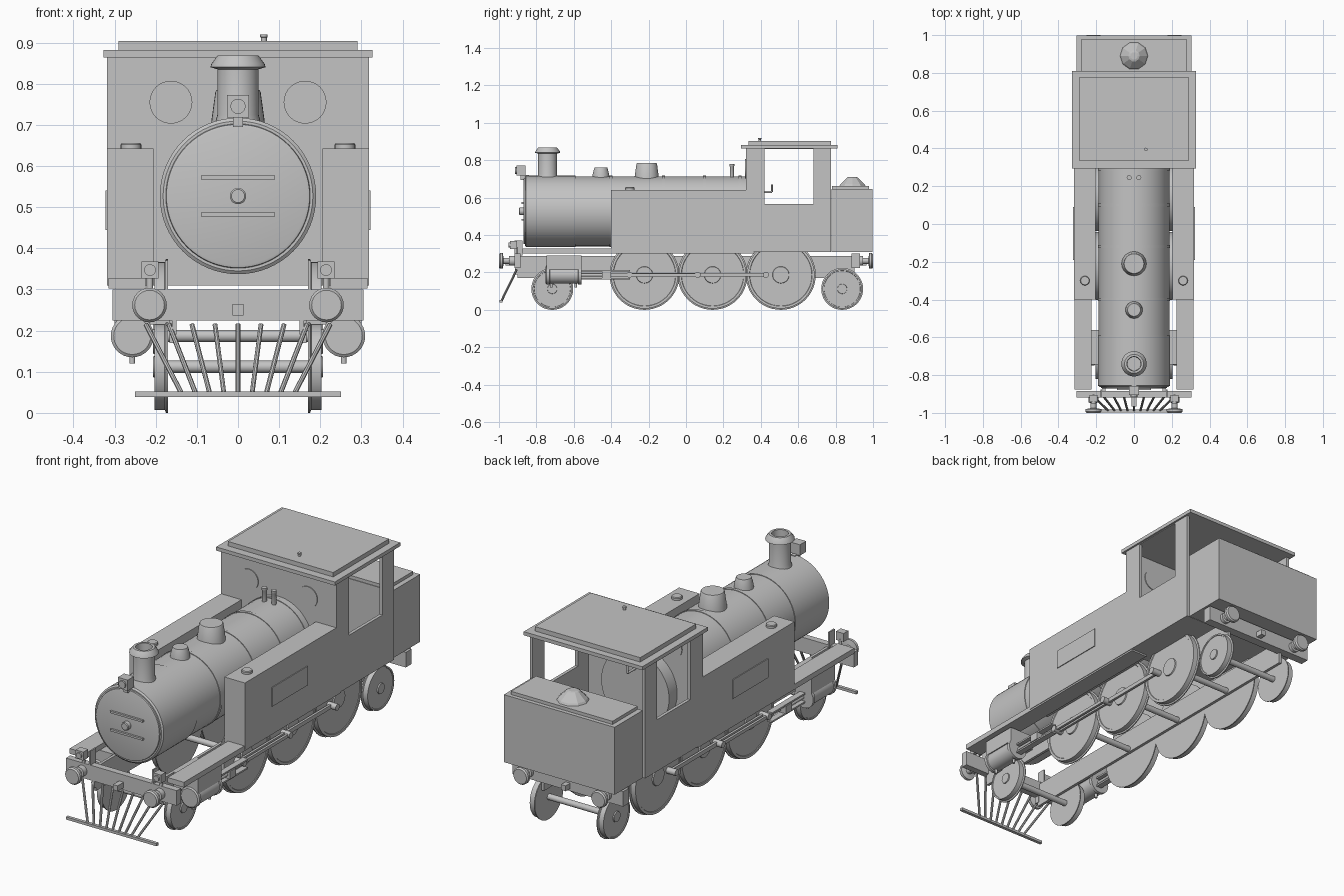
import bpy, bmesh, math
from mathutils import Vector, Matrix

cube = bpy.data.objects.get("Cube")
if cube:
    bpy.data.objects.remove(cube, do_unlink=True)

GREY = (0.55, 0.55, 0.55, 1)
grey = bpy.data.materials.new("plain_grey")
grey.use_nodes = True
grey.diffuse_color = GREY
grey.node_tree.nodes["Principled BSDF"].inputs["Base Color"].default_value = GREY

SIDES = (("left", 1), ("right", -1))


def finish(name, bm, smooth=False):
    bmesh.ops.recalc_face_normals(bm, faces=bm.faces)
    mesh = bpy.data.meshes.new(name)
    bm.to_mesh(mesh)
    bm.free()
    mesh.materials.append(grey)
    ob = bpy.data.objects.new(name, mesh)
    bpy.context.collection.objects.link(ob)
    if smooth:
        bpy.ops.object.select_all(action="DESELECT")
        ob.select_set(True)
        bpy.context.view_layer.objects.active = ob
        bpy.ops.object.shade_smooth_by_angle(angle=math.radians(35))
    return ob


def box(name, x, y, z):
    """Box from (low, high) pairs."""
    bm = bmesh.new()
    size = [b - a for a, b in (x, y, z)]
    mid = Vector([(a + b) / 2 for a, b in (x, y, z)])
    bmesh.ops.create_cube(bm, size=1, matrix=Matrix.Translation(mid) @ Matrix.Diagonal((*size, 1)))
    return finish(name, bm)


def pair(name, x, y, z):
    """The same box on both sides."""
    for side, s in SIDES:
        box(f"{side}_{name}", sorted((s * x[0], s * x[1])), y, z)


def lathe(name, profile, at, axis="Z", seg=32, smooth=True):
    """Turn (radius, height) points around an axis."""
    bm = bmesh.new()
    turn = Vector((0, 0, 1)).rotation_difference(
        {"X": Vector((1, 0, 0)), "-X": Vector((-1, 0, 0)), "Y": Vector((0, 1, 0)), "Z": Vector((0, 0, 1))}[axis])
    rings = []
    for r, h in profile:
        ring = []
        for i in range(seg):
            a = 2 * math.pi * i / seg
            ring.append(bm.verts.new(Vector(at) + turn @ Vector((r * math.cos(a), r * math.sin(a), h))))
        rings.append(ring)
    for low, high in zip(rings, rings[1:]):
        for i in range(seg):
            j = (i + 1) % seg
            bm.faces.new((low[i], low[j], high[j], high[i]))
    bm.faces.new(rings[0])
    bm.faces.new(rings[-1])
    return finish(name, bm, smooth)


def rod(name, a, b, r, seg=12):
    a, b = Vector(a), Vector(b)
    bm = bmesh.new()
    mat = Matrix.Translation((a + b) / 2) @ (b - a).to_track_quat("Z", "Y").to_matrix().to_4x4()
    bmesh.ops.create_cone(bm, cap_ends=True, segments=seg, radius1=r, radius2=r, depth=(b - a).length, matrix=mat)
    return finish(name, bm, True)


# Boiler, smokebox and bands
BZ = 0.527
lathe("boiler", [(0.187, -0.6), (0.187, 0.4)], (0, 0, BZ), "Y", 64)
lathe("smokebox", [(0.182, -0.862), (0.19, -0.856), (0.19, -0.59)], (0, 0, BZ), "Y", 64)
for i, y in enumerate((-0.4, -0.12, 0.1, 0.29)):
    lathe(f"boiler_band_{i + 1}", [(0.19, -0.008), (0.19, 0.008)], (0, y, BZ), "Y", 64)
lathe("smokebox_door", [(0.176, 0), (0.174, -0.008), (0.168, -0.01)], (0, -0.86, BZ), "Y", 64)
lathe("door_knob", [(0.02, 0), (0.02, -0.025), (0.016, -0.028)], (0, -0.865, BZ), "Y", 20)
for word, dz in (("upper", 0.045), ("lower", -0.045)):
    box(f"{word}_door_bar", (-0.09, 0.09), (-0.88, -0.868), (BZ + dz - 0.005, BZ + dz + 0.005))

# Chimney, domes and valves on top
lathe("chimney", [(0.06, 0.69), (0.05, 0.725), (0.05, 0.835), (0.067, 0.84),
                  (0.065, 0.848), (0.05, 0.868), (0.038, 0.868), (0.036, 0.8)], (0, -0.74, 0))
lathe("sand_dome", [(0.047, 0.69), (0.044, 0.725), (0.037, 0.752), (0.034, 0.76)], (0, -0.455, 0))
lathe("steam_dome", [(0.068, 0.68), (0.064, 0.715), (0.055, 0.78), (0.052, 0.785)], (0, -0.21, 0))
for side, s in SIDES:
    lathe(f"{side}_safety_valve", [(0.011, 0.69), (0.011, 0.765), (0.013, 0.768), (0.013, 0.78)],
          (s * 0.026, 0.245, 0), seg=12)

# Lamps
def lamp(name, x, y, z, h):
    box(name, (x - h, x + h), (y - h * 0.8, y + h), (z - h, z + h))
    lathe(f"{name}_lens", [(h * 0.68, 0), (h * 0.68, -0.008)], (x, y - h * 0.8, z), "Y", 20)


lamp("head_lamp", 0, -0.885, 0.745, 0.027)
box("head_lamp_bracket", (-0.012, 0.012), (-0.885, -0.84), (0.695, 0.72))

# Side tanks, footplates and fillers
pair("side_tank", (0.205, 0.318), (-0.4, 0.32), (0.31, 0.642))
pair("footplate", (0.225, 0.315), (-0.875, 0.36), (0.302, 0.328))
pair("tank_plate", (0.316, 0.322), (-0.19, 0.09), (0.445, 0.54))
for side, s in SIDES:
    lathe(f"{side}_tank_filler", [(0.025, 0.64), (0.025, 0.652), (0.022, 0.656)], (s * 0.26, -0.3, 0), seg=20)

# Cab sides with a rectangular opening
for side, s in SIDES:
    bm = bmesh.new()
    loops = []
    for y0, y1, z0, z1 in ((0.32, 0.775, 0.31, 0.868), (0.42, 0.683, 0.567, 0.861)):
        loops.append([bm.verts.new((s * 0.318, y, z)) for y, z in ((y0, z0), (y1, z0), (y1, z1), (y0, z1))])
    for i in range(4):
        j = (i + 1) % 4
        bm.faces.new((loops[0][i], loops[0][j], loops[1][j], loops[1][i]))
    out = bmesh.ops.extrude_face_region(bm, geom=bm.faces[:], use_keep_orig=True)
    moved = [v for v in out["geom"] if isinstance(v, bmesh.types.BMVert)]
    bmesh.ops.translate(bm, verts=moved, vec=(-s * 0.016, 0, 0))
    finish(f"{side}_cab_side", bm)
    # Round front windows, as raised frames and panes on both faces
    lathe(f"{side}_cab_window", [(0.052, -0.004), (0.052, 0.02)], (s * 0.163, 0.32, 0.755), "Y", 32)

box("cab_front", (-0.302, 0.302), (0.32, 0.336), (0.31, 0.868))
box("cab_floor", (-0.302, 0.302), (0.336, 0.775), (0.31, 0.325))
box("cab_roof", (-0.327, 0.327), (0.295, 0.81), (0.864, 0.882))
box("roof_panel", (-0.29, 0.29), (0.335, 0.775), (0.882, 0.904))
lathe("whistle", [(0.007, 0.9), (0.007, 0.912), (0.009, 0.913), (0.009, 0.92)], (0.063, 0.395, 0), seg=12)
rod("regulator_lever", (0, 0.4, 0.63), (0, 0.46, 0.63), 0.006)
rod("regulator_handle", (0, 0.46, 0.63), (0, 0.46, 0.67), 0.005)

# Rear bunker
box("bunker", (-0.305, 0.305), (0.777, 0.998), (0.31, 0.646))
box("bunker_lid", (-0.28, 0.28), (0.78, 0.978), (0.646, 0.662))
lathe("bunker_filler", [(0.075, 0.66), (0.068, 0.672), (0.03, 0.708), (0.02, 0.711)], (0, 0.89, 0),
      seg=10, smooth=False)

# Frames, buffer beams, buffers and couplings
pair("main_frame", (0.152, 0.166), (-0.9, 0.9), (0.17, 0.288))
for end, f, hi in (("front", -1, 0.918), ("rear", 1, 0.93)):
    box(f"{end}_buffer_beam", (-0.305, 0.305), sorted((f * 0.885, f * hi)), (0.225, 0.3))
    box(f"{end}_coupling", (-0.013, 0.013), sorted((f * 0.9, f * 0.965)), (0.237, 0.264))
    for side, s in SIDES:
        profile = [(r, f * h) for r, h in
                   ((0.026, 0.91), (0.026, 0.945), (0.016, 0.947), (0.016, 0.975), (0.042, 0.98), (0.042, 0.993), (0.036, 1))]
        lathe(f"{end}_{side}_buffer", profile, (s * 0.215, 0, 0.262), "Y", 24)
for side, s in SIDES:
    lamp(f"{side}_marker_lamp", s * 0.214, -0.925, 0.347, 0.021)
    rod(f"{side}_marker_post", (s * 0.214, -0.91, 0.29), (s * 0.214, -0.91, 0.335), 0.008)
pair("lamp_bracket", (0.17, 0.177), (-0.918, -0.875), (0.29, 0.37))

# Pilot grille
for i in range(-4, 5):
    rod(f"pilot_bar_{i + 5}", (i * 0.056, -0.905, 0.215), (i * 0.034, -0.988, 0.045), 0.006, 8)
box("pilot_foot", (-0.25, 0.25), (-0.998, -0.982), (0.039, 0.052))
pair("pilot_hanger", (0.15, 0.16), (-0.915, -0.89), (0.19, 0.285))

# Wheels and axles
def wheelset(name, y, r):
    z = r + 0.007
    rod(f"{name}_axle", (-0.19, y, z), (0.19, y, z), 0.015, 16)
    for side, s in SIDES:
        lathe(f"{name}_{side}_wheel",
              [(r + 0.007, 0.17), (r + 0.007, 0.175), (r, 0.178), (r, 0.203), (r * 0.93, 0.203), (r * 0.92, 0.2),
               (r * 0.25, 0.2), (r * 0.24, 0.206)], (0, y, z), "X" if s > 0 else "-X", 48)


DRIVERS = (-0.222, 0.142, 0.507)
for i, y in enumerate(DRIVERS):
    wheelset(f"driving_{i + 1}", y, 0.18)
wheelset("leading", -0.715, 0.105)
wheelset("trailing", 0.835, 0.105)

# Cylinders and running gear
RZ = 0.187
for side, s in SIDES:
    lathe(f"{side}_cylinder", [(0.045, -0.75), (0.052, -0.745), (0.052, -0.73), (0.047, -0.728),
                               (0.047, -0.578), (0.052, -0.576), (0.052, -0.56)], (s * 0.257, 0, RZ), "Y", 32)
    rod(f"{side}_piston_rod", (s * 0.25, -0.57, RZ), (s * 0.25, -0.4, RZ), 0.009)
    for i, y in enumerate((-0.72, -0.59)):
        rod(f"{side}_drain_cock_{i + 1}", (s * 0.257, y, 0.12), (s * 0.257, y, 0.15), 0.007)
    for i, y in enumerate(DRIVERS):
        rod(f"{side}_crank_pin_{i + 1}", (s * 0.195, y - 0.08, RZ), (s * 0.25, y - 0.08, RZ), 0.016, 16)
pair("valve_chest", (0.166, 0.3), (-0.745, -0.56), (0.215, 0.29))
pair("upper_slide_bar", (0.235, 0.265), (-0.56, -0.3), (0.204, 0.212))
pair("lower_slide_bar", (0.235, 0.265), (-0.56, -0.3), (0.162, 0.17))
pair("crosshead", (0.23, 0.27), (-0.45, -0.4), (0.168, 0.207))
pair("connecting_rod", (0.231, 0.243), (-0.44, 0.07), (0.179, 0.195))
pair("coupling_rod", (0.211, 0.223), (-0.31, 0.435), (0.177, 0.197))
